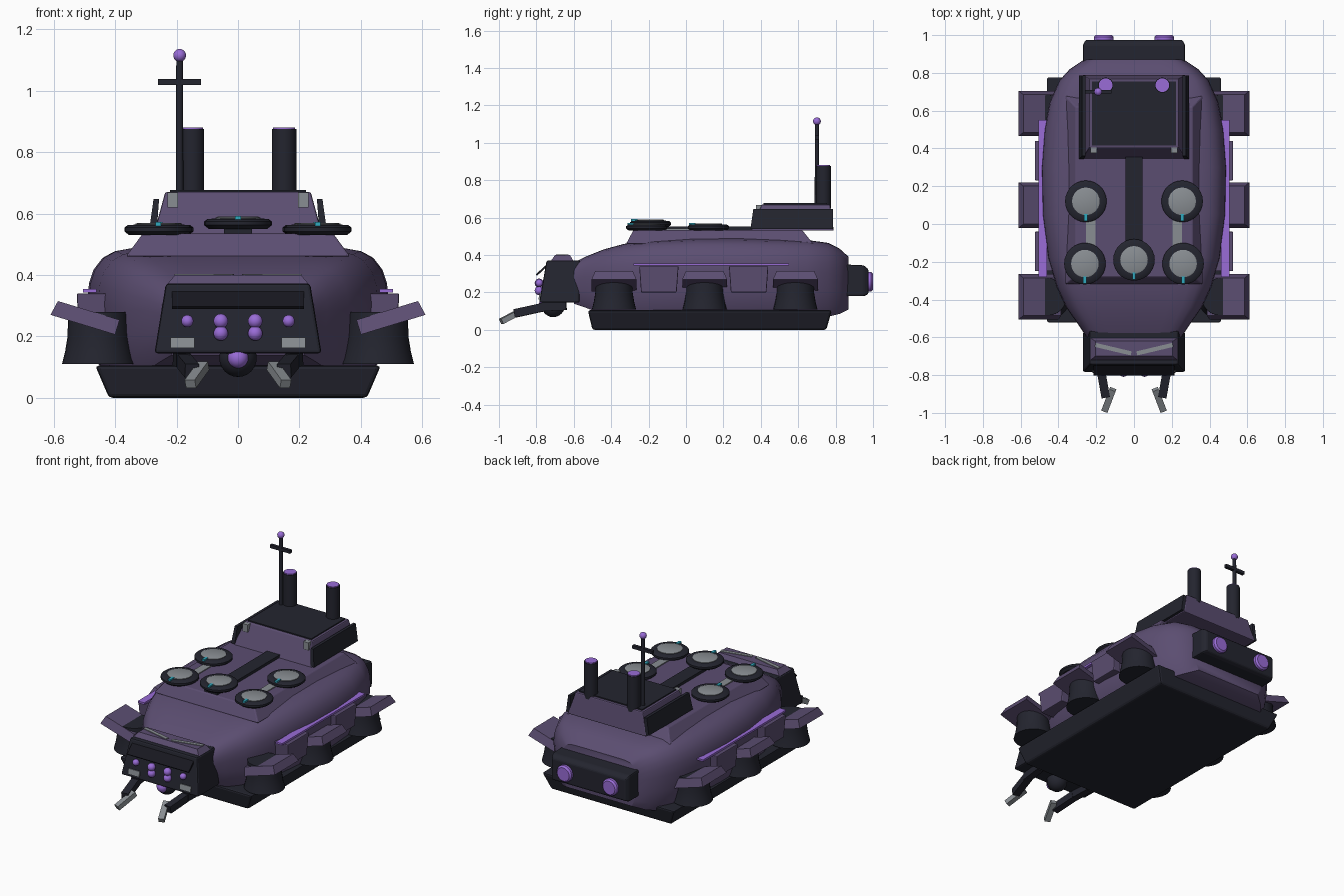
import bpy, bmesh, math
from mathutils import Vector, Matrix

cube = bpy.data.objects.get("Cube")
if cube:
    bpy.data.objects.remove(cube)


def material(name, r, g, b):
    m = bpy.data.materials.new(name)
    m.use_nodes = True
    m.diffuse_color = (r, g, b, 1)
    m.node_tree.nodes["Principled BSDF"].inputs["Base Color"].default_value = (r, g, b, 1)
    return m


PURPLE = material("dusky purple", 0.105, 0.075, 0.165)
DARK = material("charcoal", 0.017, 0.018, 0.028)
BLACK = material("visor black", 0.009, 0.009, 0.014)
GLOW = material("bright violet", 0.32, 0.15, 0.68)
GREY = material("steel grey", 0.25, 0.27, 0.29)
CYAN = material("cyan", 0.03, 0.40, 0.52)
SIDES = ((1, "left"), (-1, "right"))


def finish(name, bm, mat, matrix=None, bevel=0, smooth=False):
    if matrix:
        bm.transform(matrix)
    bmesh.ops.recalc_face_normals(bm, faces=bm.faces)
    me = bpy.data.meshes.new(name)
    bm.to_mesh(me)
    bm.free()
    me.materials.append(mat)
    ob = bpy.data.objects.new(name, me)
    bpy.context.collection.objects.link(ob)
    if bevel:
        mod = ob.modifiers.new("bevel", 'BEVEL')
        mod.width = bevel
        mod.segments = 2
    if smooth:
        bpy.ops.object.select_all(action='DESELECT')
        bpy.context.view_layer.objects.active = ob
        ob.select_set(True)
        bpy.ops.object.shade_smooth_by_angle(angle=math.radians(35))
    return ob


def loft(name, rings, mat, **kw):
    """Skin a list of closed rings and cap both ends."""
    bm = bmesh.new()
    vs = [[bm.verts.new(p) for p in ring] for ring in rings]
    n = len(vs[0])
    for a, b in zip(vs, vs[1:]):
        for i in range(n):
            j = (i + 1) % n
            bm.faces.new((a[i], a[j], b[j], b[i]))
    bm.faces.new(vs[0])
    bm.faces.new(vs[-1])
    return finish(name, bm, mat, **kw)


def frustum(name, low, high, z0, z1, mat, s=1, **kw):
    """Block between two rectangles (x0, x1, y0, y1) at two heights."""
    def ring(r, z):
        return [(s * x, y, z) for x, y in
                ((r[0], r[2]), (r[1], r[2]), (r[1], r[3]), (r[0], r[3]))]
    return loft(name, [ring(low, z0), ring(high, z1)], mat, **kw)


def block(name, x0, x1, y0, y1, z0, z1, mat, s=1, **kw):
    r = (x0, x1, y0, y1)
    return frustum(name, r, r, z0, z1, mat, s, **kw)


def bar(name, p, q, w, h, mat, **kw):
    p, q = Vector(p), Vector(q)
    d = q - p
    m = Matrix.Translation((p + q) / 2) @ d.to_track_quat('Y', 'Z').to_matrix().to_4x4()
    l = d.length / 2
    return block(name, -w / 2, w / 2, -l, l, -h / 2, h / 2, mat, matrix=m, **kw)


def lathe(name, profile, centre, mat, turn=None, n=28):
    """Turned part from (radius, height) pairs."""
    rings = [[(r * math.cos(i * math.tau / n), r * math.sin(i * math.tau / n), z)
              for i in range(n)] for r, z in profile]
    m = Matrix.Translation(centre)
    if turn:
        m = m @ turn
    return loft(name, rings, mat, matrix=m, smooth=True)


def ball(name, centre, r, mat):
    bm = bmesh.new()
    bmesh.ops.create_uvsphere(bm, u_segments=18, v_segments=12, radius=r)
    return finish(name, bm, mat, matrix=Matrix.Translation(centre), smooth=True)


# Hull: rounded sections (y, half width, bottom, top)
half = [(0.86, 0), (0.94, 0.14), (0.98, 0.35), (1, 0.6), (0.99, 0.73), (0.96, 0.83),
        (0.9, 0.92), (0.82, 0.97), (0.7, 0.995), (0.5, 1)]
section = half + [(-x, z) for x, z in reversed(half)]
stations = [(-0.6, 0.25, 0.14, 0.36), (-0.54, 0.29, 0.12, 0.39), (-0.44, 0.36, 0.08, 0.43),
            (-0.33, 0.41, 0.06, 0.46), (-0.18, 0.455, 0.06, 0.48), (0.05, 0.485, 0.06, 0.49),
            (0.3, 0.49, 0.06, 0.49), (0.5, 0.475, 0.06, 0.485), (0.65, 0.445, 0.06, 0.48),
            (0.76, 0.395, 0.07, 0.465), (0.82, 0.34, 0.085, 0.435), (0.87, 0.265, 0.11, 0.39)]
loft("hull", [[(x * w, y, b + z * (t - b)) for x, z in section] for y, w, b, t in stations],
     PURPLE, smooth=True)
frustum("base_skirt", (-0.42, 0.42, -0.5, 0.75), (-0.465, 0.465, -0.525, 0.78), 0, 0.105,
        DARK, bevel=0.012)

# Deck and its fittings
frustum("top_deck", (-0.365, 0.365, -0.32, 0.68), (-0.31, 0.31, -0.28, 0.62), 0.46, 0.535,
        PURPLE, bevel=0.006)
block("deck_spine", -0.045, 0.045, -0.27, 0.37, 0.52, 0.552, DARK)
pods = [("front_left", 0.26, -0.21, 0.53), ("front_right", -0.26, -0.21, 0.53),
        ("front_centre", 0, -0.19, 0.55), ("rear_left", 0.255, 0.12, 0.53),
        ("rear_right", -0.255, 0.12, 0.53)]
for tag, x, y, z in pods:
    lathe("pod_ring_" + tag, [(0.095, 0), (0.11, 0.012), (0.11, 0.024), (0.1, 0.032),
                              (0.075, 0.034)], (x, y, z), DARK)
    lathe("pod_lid_" + tag, [(0.073, 0.025), (0.073, 0.037), (0.066, 0.04)], (x, y, z), GREY)
    block("pod_marker_" + tag, x - 0.009, x + 0.009, y - 0.104, y - 0.068, z + 0.03, z + 0.042, CYAN)
for s, side in SIDES:
    block("deck_strip_" + side, 0.205, 0.255, -0.12, 0.04, 0.53, 0.541, GREY, s)

# Rear cabin, roof and armour plates
frustum("cabin", (-0.275, 0.275, 0.345, 0.79), (-0.237, 0.237, 0.405, 0.77), 0.53, 0.67,
        PURPLE, bevel=0.006)
block("cabin_roof", -0.222, 0.222, 0.415, 0.755, 0.66, 0.677, DARK)
for s, side in SIDES:
    frustum("cabin_plate_" + side, (0.265, 0.29, 0.345, 0.785), (0.257, 0.275, 0.36, 0.785),
            0.54, 0.647, DARK, s)
    block("cabin_lamp_" + side, 0.195, 0.23, 0.375, 0.41, 0.62, 0.668, GREY, s)
    # Exhaust stacks
    lathe("stack_" + side, [(0.04, 0), (0.04, 0.225)], (s * 0.15, 0.735, 0.65), DARK)
    lathe("stack_cap_" + side, [(0.036, 0.22), (0.036, 0.231)], (s * 0.15, 0.735, 0.65), GLOW)

# Antenna
lathe("antenna_mast", [(0.012, 0), (0.011, 0.46)], (-0.19, 0.7, 0.65), DARK, n=12)
bar("antenna_crossbar", (-0.26, 0.7, 1.028), (-0.12, 0.7, 1.028), 0.02, 0.02, DARK)
ball("antenna_tip", (-0.19, 0.7, 1.115), 0.021, GLOW)

# Lift pads, covers and side panels
tilt = math.radians(17)
for s, side in SIDES:
    for k, y in enumerate((-0.385, 0.1, 0.585)):
        tag = f"_{side}_{k + 1}"
        lathe("lift_pad" + tag, [(0.118, 0.11), (0.108, 0.15), (0.1, 0.2), (0.098, 0.28)],
              (s * 0.455, y, 0), DARK)
        m = Matrix.Translation((s * 0.498, y, 0.262)) @ Matrix.Rotation(-s * tilt, 4, 'Y')
        frustum("pad_cover" + tag, (-0.11, 0.11, -0.12, 0.12), (-0.11, 0.1, -0.1, 0.1),
                -0.025, 0.025, PURPLE, s, matrix=m)
    for k, y in enumerate((-0.145, 0.335)):
        frustum(f"side_panel_{side}_{k + 1}", (0.42, 0.518, y - 0.095, y + 0.095),
                (0.42, 0.525, y - 0.105, y + 0.105), 0.2, 0.34, PURPLE, s, bevel=0.005)
    block("light_strip_" + side, 0.46, 0.505, -0.28, 0.55, 0.343, 0.355, GLOW, s)

# Front cab
frustum("cab", (-0.272, 0.272, -0.785, -0.57), (-0.235, 0.235, -0.745, -0.565), 0.145, 0.372,
        DARK, bevel=0.01)
frustum("cab_hood", (-0.235, 0.235, -0.725, -0.6), (-0.205, 0.205, -0.7, -0.62), 0.365, 0.4, PURPLE)
bar("visor", (0, -0.745, 0.343), (0, -0.8, 0.293), 0.43, 0.01, BLACK)
ball("chin_pod", (0, -0.71, 0.13), 0.062, DARK)
ball("chin_lamp", (0, -0.755, 0.13), 0.034, GLOW)
for s, side in SIDES:
    bar("brow_" + side, (s * 0.205, -0.64, 0.398), (s * 0.015, -0.685, 0.398), 0.022, 0.012, GREY)
    for k, (x, z, r) in enumerate(((0.165, 0.25, 0.02), (0.056, 0.25, 0.024), (0.056, 0.21, 0.024))):
        ball(f"head_lamp_{side}_{k + 1}", (s * x, -0.785, z), r, GLOW)
    bar("cab_plate_" + side, (s * 0.18, -0.783, 0.162), (s * 0.18, -0.777, 0.196), 0.078, 0.012, GREY)
    # Grabber arms
    bar("arm_upper_" + side, (s * 0.19, -0.64, 0.128), (s * 0.178, -0.78, 0.122), 0.045, 0.045, DARK)
    bar("arm_lower_" + side, (s * 0.178, -0.76, 0.122), (s * 0.15, -0.915, 0.088), 0.045, 0.045, DARK)
    bar("claw_" + side, (s * 0.112, -0.875, 0.105), (s * 0.155, -0.988, 0.045), 0.035, 0.03, GREY)

# Rear thruster box
back = Matrix.Rotation(-math.pi / 2, 4, 'X')
loft("thruster_box", [[(x * w, y, z) for x, z in ((-1, b), (1, b), (1, t), (-1, t))]
                      for y, w, b, t in ((0.84, 0.27, 0.18, 0.35), (0.95, 0.27, 0.18, 0.345),
                                         (0.975, 0.255, 0.19, 0.325))], DARK, bevel=0.008)
for s, side in SIDES:
    lathe("thruster_" + side, [(0.052, 0), (0.052, 0.025), (0.042, 0.035)],
          (s * 0.16, 0.965, 0.257), GLOW, turn=back)
